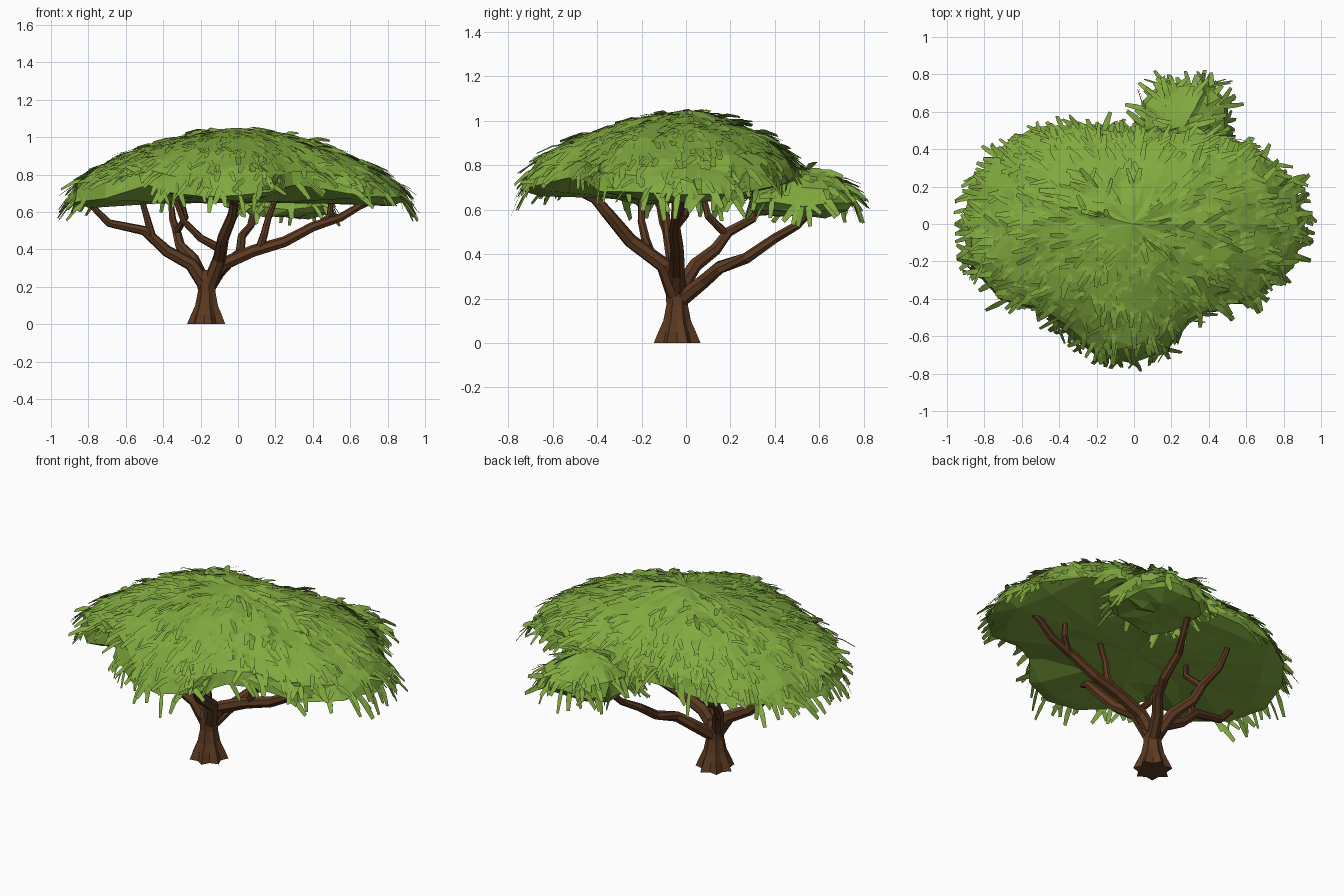
import bpy, bmesh, random
from math import sin, cos, tau
from mathutils import Vector, Matrix

random.seed(7)
cube = bpy.data.objects.get("Cube")
if cube:
    bpy.data.objects.remove(cube, do_unlink=True)


def make_material(name, colour):
    mat = bpy.data.materials.new(name)
    mat.use_nodes = True
    mat.diffuse_color = (*colour, 1)
    mat.node_tree.nodes["Principled BSDF"].inputs["Base Color"].default_value = (*colour, 1)
    return mat


green = make_material("leaf_green", (.22, .4, .05))
brown = make_material("bark_brown", (.11, .043, .016))


def finish(name, bm, mat):
    mesh = bpy.data.meshes.new(name)
    bm.to_mesh(mesh)
    bm.free()
    mesh.materials.append(mat)
    obj = bpy.data.objects.new(name, mesh)
    bpy.context.collection.objects.link(obj)


def bridge(bm, rings):
    """Join successive vertex rings with quads."""
    for low, high in zip(rings, rings[1:]):
        n = len(low)
        for i in range(n):
            j = (i + 1) % n
            bm.faces.new((low[i], low[j], high[j], high[i]))


def fan(bm, ring, tip, upward):
    """Close a ring with triangles meeting at a point."""
    apex = bm.verts.new(tip)
    for i, v in enumerate(ring):
        w = ring[(i + 1) % len(ring)]
        bm.faces.new((v, w, apex) if upward else (w, v, apex))


# Trunk with flared, buttressed base
def build_trunk():
    bm = bmesh.new()
    sides = 14
    rings = []
    for z, radius, lobe in ((0, .093, .16), (.05, .076, .14), (.1, .058, .1),
                            (.17, .047, .06), (.25, .05, .03), (.29, .036, 0)):
        ring = []
        for i in range(sides):
            a = tau * i / sides
            r = radius * (1 + lobe * (1 if i % 2 else -1))
            ring.append(bm.verts.new((-.165 + r * cos(a), -.04 + r * sin(a), z)))
        rings.append(ring)
    bridge(bm, rings)
    bm.faces.new(rings[0][::-1])
    bm.faces.new(rings[-1])
    finish("trunk", bm, brown)


# Tapered limb swept along a path
def limb(name, start, end, *path, sides=7):
    bm = bmesh.new()
    pts = [Vector(p) for p in path]
    rings = []
    for k, p in enumerate(pts):
        along = (pts[min(k + 1, len(pts) - 1)] - pts[max(k - 1, 0)]).normalized()
        u = along.cross(Vector((.3, 1, .1))).normalized()
        v = along.cross(u)
        r = start + (end - start) * k / (len(pts) - 1)
        rings.append([bm.verts.new(p + r * (u * cos(tau * i / sides) + v * sin(tau * i / sides)))
                      for i in range(sides)])
    bridge(bm, rings)
    bm.faces.new(rings[0][::-1])
    bm.faces.new(rings[-1])
    bmesh.ops.recalc_face_normals(bm, faces=bm.faces)
    finish(name, bm, brown)


build_trunk()
limb("right_branch", .042, .016, (-.17, -.04, .2), (-.25, -.05, .32), (-.38, -.06, .39),
     (-.5, -.08, .5), (-.69, -.1, .54), (-.78, -.12, .63))
limb("right_twig", .022, .014, (-.46, -.08, .47), (-.49, -.09, .58), (-.52, -.1, .68))
limb("back_right_branch", .036, .015, (-.19, -.03, .24), (-.24, .04, .35), (-.31, .13, .42),
     (-.33, .19, .5), (-.35, .3, .56), (-.36, .36, .66))
limb("back_right_twig", .02, .013, (-.33, .18, .49), (-.28, .1, .57), (-.31, .07, .69))
limb("front_branch", .04, .016, (-.15, -.05, .22), (-.1, -.1, .35), (-.08, -.25, .46),
     (-.03, -.35, .58), (-.02, -.41, .65), (-.02, -.5, .69), (-.02, -.58, .72))
limb("front_twig", .024, .014, (-.09, -.16, .4), (-.2, -.18, .46), (-.29, -.2, .55),
     (-.34, -.2, .68))
limb("left_branch", .04, .016, (-.15, -.04, .24), (-.08, -.04, .32), (.08, -.04, .39),
     (.25, -.04, .44), (.4, -.05, .52), (.55, -.04, .57), (.65, -.02, .63), (.74, -.02, .67))
limb("left_inner_twig", .024, .014, (.11, -.04, .39), (.14, -.06, .48), (.16, -.05, .56),
     (.2, -.05, .67))
limb("left_outer_twig", .02, .014, (.42, -.05, .52), (.49, .0, .58), (.5, .02, .68))
limb("back_branch", .036, .016, (-.16, -.03, .19), (-.1, .08, .28), (-.04, .15, .34),
     (.01, .27, .38), (.02, .4, .47), (.07, .5, .53), (.1, .58, .61))


# Faceted canopy dome: an outline, a crown profile and a shallow underside
def canopy(name, centre, radii, rims, top, crown, under, lip, wobble):
    bm = bmesh.new()
    n = len(radii)
    floor = sum(rims) / n - under

    def ring(t, height):
        row = []
        for i, (r, rim) in enumerate(zip(radii, rims)):
            a = tau * i / n
            s = r * t * (1 + random.uniform(-wobble, wobble))
            z = height(rim) + random.uniform(-wobble, wobble) * .4
            row.append(bm.verts.new((centre[0] + s * cos(a), centre[1] + s * sin(a), z)))
        return row

    rings = [ring(.45, lambda rim: floor),
             ring(.88, lambda rim: rim - lip),
             ring(1, lambda rim: rim)]
    for t, h in crown:
        rings.append(ring(t, lambda rim: rim + (top - rim) * h))
    bridge(bm, rings)
    fan(bm, rings[0], (*centre, floor), False)
    fan(bm, rings[-1], (*centre, top), True)
    bmesh.ops.triangulate(bm, faces=bm.faces)
    bm.normal_update()
    upper = [(f.calc_area(), f.normal.copy(), [v.co.copy() for v in f.verts])
             for f in bm.faces if f.normal.z > .1]
    finish(name, bm, green)
    return upper


# One bent, blunt leaf blade
def blade(bm, root, along, normal, length, width):
    side = along.cross(normal).normalized()
    rows = []
    for t, w, drop in ((0, .75, 0), (.5, 1, .02), (1, .6, .18)):
        p = root + along * length * t - Vector((0, 0, drop * length))
        rows.append([bm.verts.new(p + side * width * w * s) for s in (-.5, .5)])
    for a, b in zip(rows, rows[1:]):
        bm.faces.new((a[0], a[1], b[1], b[0]))


# Blades scattered over the upper faces, pointing outward and down
def scatter(name, faces, centre, count):
    bm = bmesh.new()
    middle = Vector((*centre, 0))
    picks = random.choices(faces, weights=[f[0] for f in faces], k=count)
    for _, normal, (a, b, c) in picks:
        u, v = random.random(), random.random()
        if u + v > 1:
            u, v = 1 - u, 1 - v
        root = a + (b - a) * u + (c - a) * v
        out = root - middle
        out.z = 0
        along = out - normal * out.dot(normal)
        if along.length < .01:
            continue
        along = Matrix.Rotation(random.gauss(0, .45), 3, normal) @ along.normalized()
        along = (along + normal * random.uniform(.08, .36)).normalized()
        tilt = Matrix.Rotation(random.uniform(-.35, .35), 3, along) @ normal
        blade(bm, root - normal * .005, along, tilt,
              random.uniform(.08, .14), random.uniform(.024, .038))
    finish(name, bm, green)


# Main crown
outline = [.93, .88, .8, .69, .6, .53, .51, .54, .61, .73, .8, .86,
           .92, .91, .83, .68, .69, .75, .76, .72, .61, .64, .79, .88]
rim_heights = [.66, .68, .71, .73, .73, .72, .71, .71, .71, .7, .68, .66,
               .65, .65, .68, .75, .71, .69, .69, .7, .75, .73, .69, .67]
heart = (-.01, 0)
faces = canopy("main_canopy", heart, outline, rim_heights, 1.05,
               ((.95, .23), (.84, .43), (.63, .66), (.42, .82), (.2, .94)), .045, .025, .025)
scatter("main_leaves", faces, heart, 950)

# Lower lobe at the back
lobe_centre = (.27, .52)
lobe_radii = [.255 - .02 * cos(4 * tau * i / 12) for i in range(12)]
faces = canopy("back_canopy", lobe_centre, lobe_radii, [.625] * 12, .785,
               ((.92, .42), (.65, .78), (.3, .95)), .05, .04, .04)
scatter("back_leaves", faces, lobe_centre, 130)
